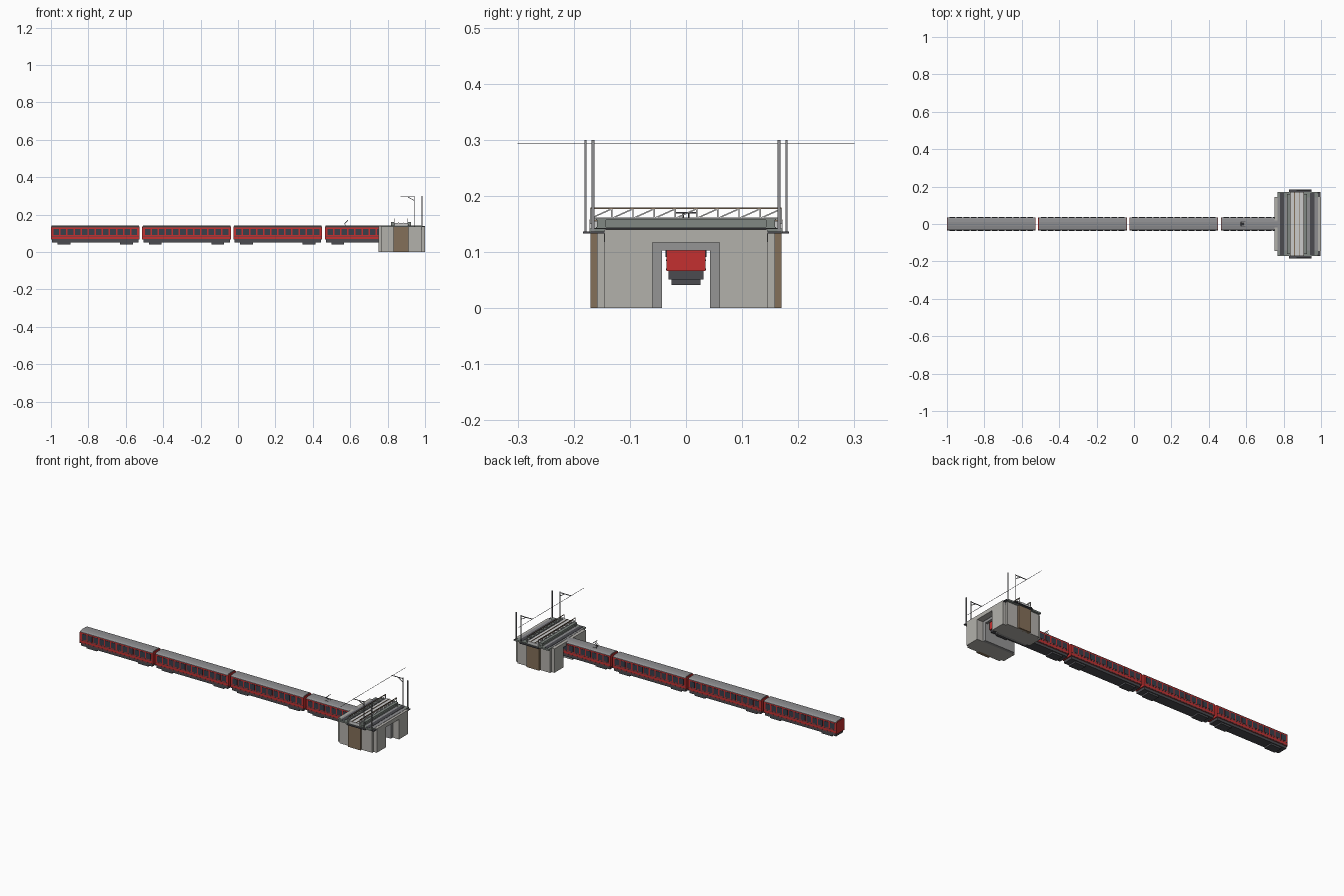
import bpy, bmesh
from mathutils import Vector

if "Cube" in bpy.data.objects:
    bpy.data.objects.remove(bpy.data.objects["Cube"])


def material(name, r, g, b):
    m = bpy.data.materials.new(name)
    m.diffuse_color = (r, g, b, 1)
    m.use_nodes = True
    m.node_tree.nodes["Principled BSDF"].inputs["Base Color"].default_value = m.diffuse_color
    return m


RED = material("red", 0.55, 0.03, 0.03)
DARK = material("dark", 0.07, 0.07, 0.08)
GLASS = material("glass", 0.04, 0.05, 0.07)
ROOF = material("roof_grey", 0.27, 0.27, 0.28)
STONE = material("concrete", 0.45, 0.44, 0.41)
SHADE = material("dark_concrete", 0.3, 0.3, 0.3)
BROWN = material("brown", 0.23, 0.16, 0.1)
STEEL = material("steel", 0.22, 0.25, 0.23)
PALE = material("pale_deck", 0.7, 0.7, 0.68)


def finish(name, bm, mat):
    bmesh.ops.recalc_face_normals(bm, faces=bm.faces)
    me = bpy.data.meshes.new(name)
    bm.to_mesh(me)
    bm.free()
    ob = bpy.data.objects.new(name, me)
    bpy.context.collection.objects.link(ob)
    me.materials.append(mat)
    return ob


def boxes(name, mat, items):
    """Each item is (x0, x1, y0, y1, z0, z1)."""
    bm = bmesh.new()
    for x0, x1, y0, y1, z0, z1 in items:
        vs = bmesh.ops.create_cube(bm, size=1)["verts"]
        for v in vs:
            v.co = (x1 if v.co.x > 0 else x0, y1 if v.co.y > 0 else y0, z1 if v.co.z > 0 else z0)
    return finish(name, bm, mat)


def both(items):
    """Add the mirror image in y of every box."""
    return items + [(a, b, -d, -c, e, f) for a, b, c, d, e, f in items]


def extrude_x(name, mat, profile, x0, x1):
    """Extrude half a (y, z) profile, mirrored in y, along x."""
    pts = profile + [(-y, z) for y, z in reversed(profile)]
    bm = bmesh.new()
    face = bm.faces.new([bm.verts.new((x0, y, z)) for y, z in pts])
    new = bmesh.ops.extrude_face_region(bm, geom=[face])["geom"]
    for v in new:
        if isinstance(v, bmesh.types.BMVert):
            v.co.x = x1
    return finish(name, bm, mat)


def bars(name, mat, segments, r):
    """Square bars along straight segments."""
    bm = bmesh.new()
    for a, b in segments:
        a, b = Vector(a), Vector(b)
        d = b - a
        vs = bmesh.ops.create_cube(bm, size=1)["verts"]
        q = d.to_track_quat("Z", "Y")
        for v in vs:
            v.co = (a + b) / 2 + q @ Vector((v.co.x * 2 * r, v.co.y * 2 * r, v.co.z * d.length))
    return finish(name, bm, mat)


# Train: four identical carriages
LENGTH, PITCH = 0.474, 0.488
for i in range(4):
    a = -1 + i * PITCH
    b = a + LENGTH
    n = str(i + 1)
    extrude_x("carriage_body_" + n, RED, [(0.035, 0.066), (0.035, 0.131), (0.029, 0.136)], a, b)
    extrude_x("carriage_roof_" + n, ROOF, [(0.036, 0.131), (0.036, 0.133), (0.028, 0.139), (0.012, 0.141)],
              a + 0.003, b - 0.003)
    boxes("underframe_" + n, DARK, [(a + 0.006, b - 0.006, -0.031, 0.031, 0.051, 0.067)])
    # windows and dark waist lines on both sides
    step = (LENGTH - 0.02) / 12
    wins = [(a + 0.01 + k * step + 0.004, a + 0.01 + (k + 1) * step - 0.004, 0.034, 0.0362, 0.091, 0.124)
            for k in range(12)]
    boxes("windows_" + n, GLASS, both(wins))
    boxes("waist_lines_" + n, DARK, both([(a + 0.003, b - 0.003, 0.034, 0.0356, z, z + 0.003)
                                         for z in (0.068, 0.084)]))
    # bogies
    bog = []
    for c in (a + 0.07, b - 0.07):
        bog += [(c - 0.034, c + 0.034, -0.026, 0.026, 0.041, 0.052)]
    boxes("bogies_" + n, DARK, bog)

# Pantograph on the last carriage
seg = []
for s in (-1, 1):
    seg += [((0.57, s * 0.012, 0.141), (0.595, s * 0.012, 0.141)),
            ((0.575, s * 0.012, 0.141), (0.57, s * 0.005, 0.152)),
            ((0.57, s * 0.005, 0.152), (0.588, s * 0.005, 0.17))]
seg += [((0.588, -0.018, 0.17), (0.588, 0.018, 0.17)), ((0.57, -0.005, 0.152), (0.57, 0.005, 0.152))]
bars("pantograph", DARK, seg, 0.001)

# Abutments: stepped in plan, with a brown pilaster on each outer face
boxes("abutments", STONE, both([
    (0.75, 1.0, 0.06, 0.145, 0, 0.14),
    (0.768, 0.98, 0.14, 0.159, 0, 0.135)]))
boxes("brown_pilasters", BROWN, both([(0.832, 0.912, 0.15, 0.17, 0, 0.135)]))
boxes("inner_piers", SHADE, both([(0.765, 0.96, 0.043, 0.062, 0, 0.117)]))
# Portal beams and covering slab
boxes("portal_lintels", SHADE, [(0.765, 0.78, -0.06, 0.06, 0.103, 0.118),
                                (0.945, 0.96, -0.06, 0.06, 0.103, 0.118)])
boxes("portal_beams", STONE, [(0.75, 0.775, -0.145, 0.145, 0.117, 0.14),
                              (0.965, 1.0, -0.145, 0.145, 0.117, 0.14)])
boxes("covering_slab", ROOF, [(0.768, 0.985, -0.146, 0.146, 0.118, 0.1415)])
boxes("slab_ends", STEEL, both([(0.768, 0.985, 0.143, 0.172, 0.133, 0.142)]))

# Bridge girders, bearings and pale track deck
CX = 0.872
girders, flanges = [], []
for s in (-1, 1):
    x = CX + s * 0.045
    girders.append((x - 0.004, x + 0.004, -0.158, 0.158, 0.141, 0.16))
    flanges += [(x - 0.008, x + 0.008, -0.16, 0.16, z, z + 0.003) for z in (0.142, 0.157)]
boxes("girders", STEEL, girders)
boxes("girder_flanges", STEEL, flanges)
boxes("end_bearings", STEEL, both([(x - 0.009, x + 0.009, 0.143, 0.159, 0.127, 0.16)
                                   for x in (CX - 0.045, CX + 0.045)]))
boxes("track_deck", PALE, [(CX - 0.034, CX + 0.034, -0.172, 0.172, 0.141, 0.155)])
boxes("track_rails", BROWN, [(CX + s * 0.014 - 0.0015, CX + s * 0.014 + 0.0015, -0.172, 0.172, 0.154, 0.158)
                             for s in (-1, 1)])
boxes("side_strips", DARK, [(x, x + 0.022, -0.165, 0.165, 0.141, 0.143) for x in (0.78, 0.942)])

# Railings with posts and slanted braces
rails, posts = [], []
for x in (CX - 0.036, CX + 0.036):
    rails += [((x, -0.17, 0.178), (x, 0.17, 0.178))]
    ys = [-0.17 + 0.34 * k / 9 for k in range(10)]
    for k, y in enumerate(ys):
        posts.append(((x, y, 0.15), (x, y, 0.178)))
        if k < 9:
            posts.append(((x, y, 0.16), (x, ys[k + 1], 0.177)))
    posts.append(((x, -0.17, 0.16), (x, 0.17, 0.16)))
bars("handrails", BROWN, rails, 0.0016)
bars("railing_posts", PALE, posts, 0.0012)

# Overhead line masts, brackets, arms and wire
masts, arms = [], []
for s in (-1, 1):
    masts += [((0.983, s * 0.166, 0.135), (0.983, s * 0.166, 0.30))]
    arms += [((0.942, s * 0.179, 0.135), (0.942, s * 0.179, 0.30)),
             ((0.942, s * 0.179, 0.295), (0.87, s * 0.179, 0.295)),
             ((0.942, s * 0.179, 0.275), (0.91, s * 0.179, 0.294))]
bars("masts", ROOF, masts, 0.0025)
bars("mast_arms", ROOF, arms, 0.0017)
boxes("mast_brackets", DARK, both([(0.83, 0.95, 0.17, 0.184, 0.133, 0.137),
                                   (0.972, 0.998, 0.145, 0.17, 0.133, 0.137)]))
bars("overhead_wire", DARK, [((CX, -0.3, 0.293), (CX, 0.3, 0.293))], 0.0007)
